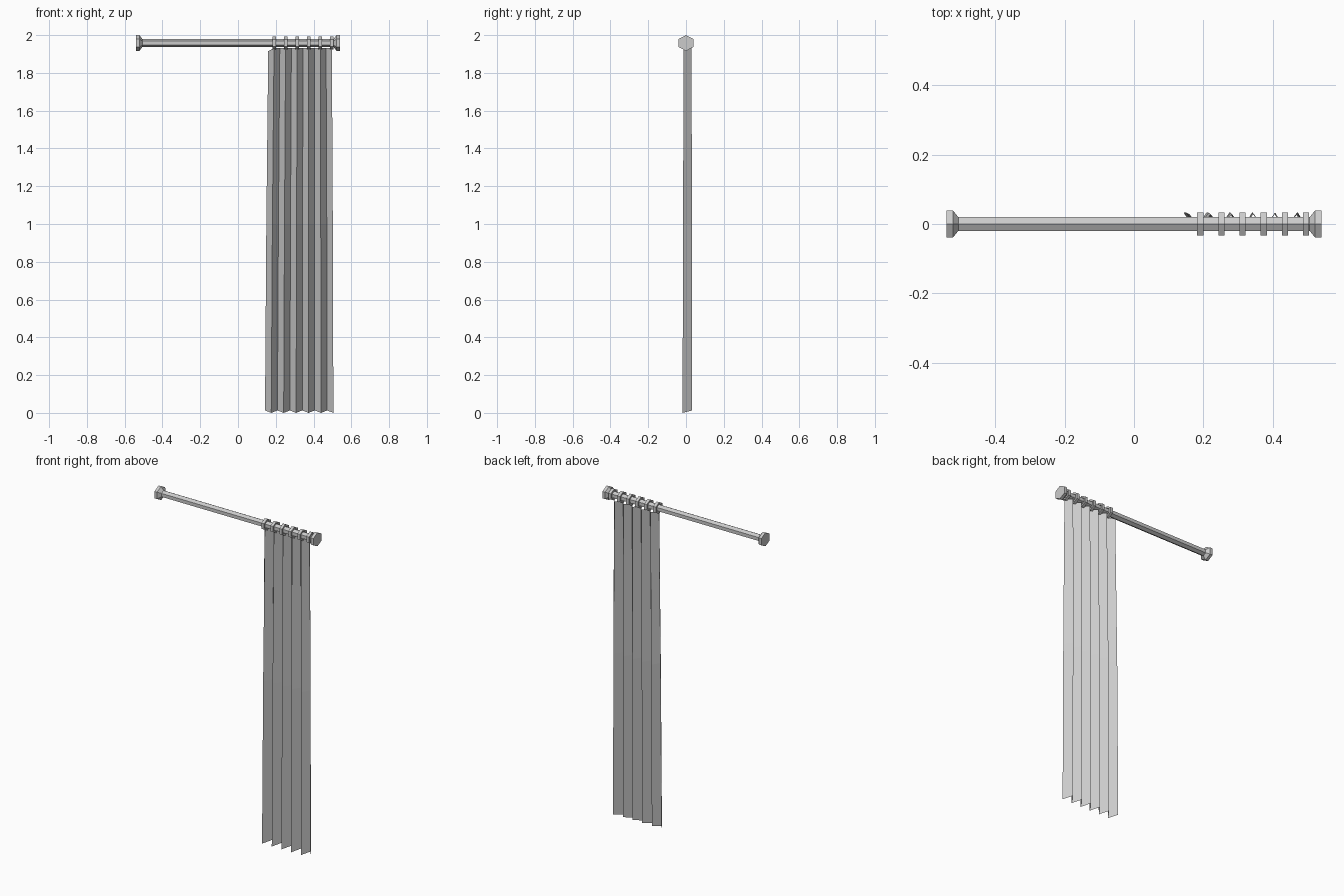
import bpy, bmesh, math

cube = bpy.data.objects.get("Cube")
if cube:
    bpy.data.objects.remove(cube, do_unlink=True)

grey = bpy.data.materials.new("plain grey")
grey.use_nodes = True
colour = (0.6, 0.6, 0.6, 1)
grey.diffuse_color = colour
grey.node_tree.nodes["Principled BSDF"].inputs["Base Color"].default_value = colour

ROD_Z = 1.958
SIDES = 6


def finish(name, bm, recalc=True):
    if recalc:
        bmesh.ops.recalc_face_normals(bm, faces=bm.faces)
    mesh = bpy.data.meshes.new(name)
    bm.to_mesh(mesh)
    bm.free()
    mesh.materials.append(grey)
    obj = bpy.data.objects.new(name, mesh)
    bpy.context.collection.objects.link(obj)
    return obj


def lathe(name, profile, closed=False):
    """Sweep (x, radius) points round the rod axis with a corner at the top."""
    bm = bmesh.new()
    loops = []
    for x, r in profile:
        angles = [math.tau * i / SIDES for i in range(SIDES)]
        loops.append([bm.verts.new((x, 1.08 * r * math.sin(a), ROD_Z + r * math.cos(a)))
                      for a in angles])
    pairs = list(zip(loops, loops[1:]))
    if closed:
        pairs.append((loops[-1], loops[0]))
    else:
        bm.faces.new(loops[0])
        bm.faces.new(loops[-1])
    for a, b in pairs:
        for i in range(SIDES):
            j = (i + 1) % SIDES
            bm.faces.new((a[i], a[j], b[j], b[i]))
    return finish(name, bm)


# Rod with a flared finial at each end
lathe("rod", [(-0.54, 0.042), (-0.522, 0.042), (-0.506, 0.021),
              (0.506, 0.021), (0.522, 0.042), (0.54, 0.042)])

# Hollow rings, one over each front pleat
ring_x = [0.191 + 0.061 * i for i in range(6)]
for n, x in enumerate(ring_x):
    a, b = x - 0.009, x + 0.009
    lathe(f"ring_{n + 1}", [(a, 0.024), (a, 0.035), (b, 0.035), (b, 0.024)], closed=True)

# Pleated curtain: a zigzag sheet, slightly wider at the hem
bm = bmesh.new()
rows = [(0.003, 0.143, 0.505, -0.018, 0.033),
        (1.0, 0.150, 0.502, -0.016, 0.033),
        (1.932, 0.160, 0.497, -0.012, 0.028)]
folds = 12
grid = []
for z, left, right, front, back in rows:
    row = []
    for i in range(folds):
        x = left + (right - left) * i / (folds - 1)
        y = front if i % 2 else back
        dz = 0.0
        if z < 0.1:
            dz = 0.01 if i % 2 == 0 else -0.003
        elif i == 0 and z > 1.5:
            dz = -0.017
        row.append(bm.verts.new((x, y, z + dz)))
    grid.append(row)
for low, high in zip(grid, grid[1:]):
    for i in range(folds - 1):
        bm.faces.new((low[i], low[i + 1], high[i + 1], high[i]))
finish("curtain", bm, recalc=False)
